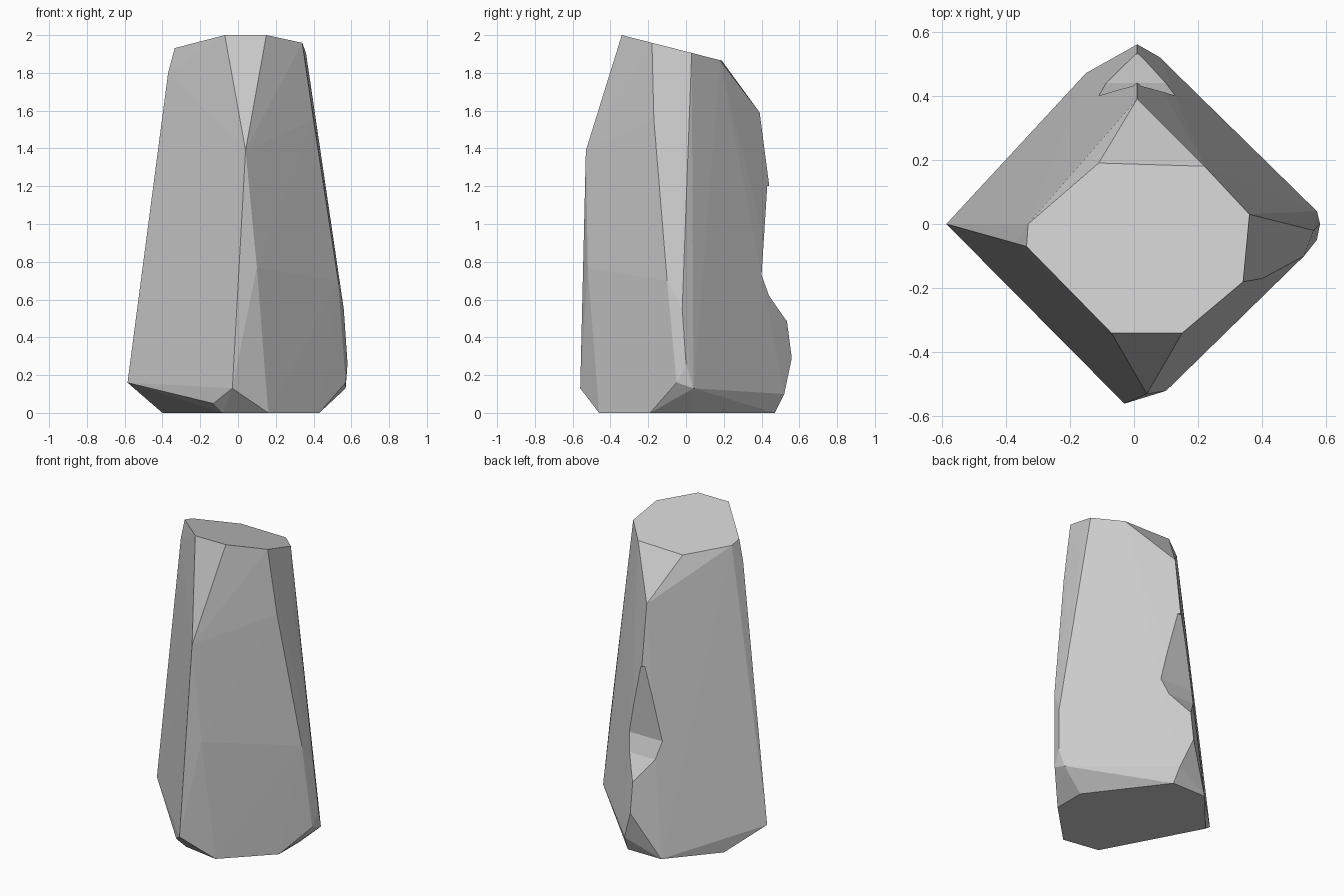
import bpy
import bmesh

if "Cube" in bpy.data.objects:
    bpy.data.objects.remove(bpy.data.objects["Cube"], do_unlink=True)

stone = bpy.data.materials.new("stone grey")
stone.use_nodes = True
grey = (0.6, 0.6, 0.6, 1.0)
stone.diffuse_color = grey
stone.node_tree.nodes["Principled BSDF"].inputs["Base Color"].default_value = grey


def hull_object(name, points):
    """Wrap a faceted convex block around a few corner points."""
    bm = bmesh.new()
    for point in points:
        bm.verts.new(point)
    result = bmesh.ops.convex_hull(bm, input=bm.verts[:])
    loose = [v for v in bm.verts if not v.link_faces]
    bmesh.ops.delete(bm, geom=loose, context="VERTS")
    bmesh.ops.recalc_face_normals(bm, faces=bm.faces[:])
    mesh = bpy.data.meshes.new(name)
    bm.to_mesh(mesh)
    bm.free()
    mesh.materials.append(stone)
    block = bpy.data.objects.new(name, mesh)
    bpy.context.collection.objects.link(block)
    return block


def slope(y):
    """Height of the tilted top face, which falls towards the back."""
    return 2.0 - 0.255 * (y + 0.34)


# Tilted eight-sided top
top_outline = [(-0.33, 0), (-0.11, 0.19), (0.22, 0.18), (0.36, 0.03),
               (0.34, -0.18), (0.15, -0.34), (-0.07, -0.34), (-0.335, -0.07)]
top_face = [(x, y, slope(y)) for x, y in top_outline]

# Flat underside
base_outline = [(0.16, -0.46), (0.43, -0.19), (0.43, 0.02), (0.09, 0.47),
                (-0.15, 0.47), (-0.4, 0.18), (-0.08, -0.42)]
base_face = [(x, y, 0) for x, y in base_outline]

# Corner edges of the shaft
front_edge = [(-0.03, -0.56, 0.13), (0.1, -0.52, 0.77),
              (0.04, -0.53, 1.39), (-0.13, -0.45, 0.05)]
east_edge = [(0.57, -0.05, 0.16), (0.53, -0.1, 0.7), (0.4, -0.17, 1.55),
             (0.57, 0.04, 0.13), (0.58, 0, 0.26), (0.56, -0.02, 0.55),
             (0.4, -0.02, 1.63)]
back_edge = [(0.08, 0.52, 0.1), (0.01, 0.56, 0.29), (0.01, 0.53, 0.49),
             (0.01, 0.43, 1.18), (0.01, 0.39, 1.59)]
west_edge = [(-0.585, 0, 0.16), (-0.5, 0, 0.75), (-0.37, -0.06, 1.8)]

pillar = hull_object("rock_pillar", top_face + base_face + front_edge
                     + east_edge + back_edge + west_edge)

# Chipped ledge on the back edge
chip_profile = [(0.53, 0.49), (0.44, 0.62), (0.4, 0.73), (0.43, 1.2),
                (0.8, 1.2), (0.8, 0.49)]
chip = hull_object("chip_cutter", [(x, y, z) for x in (-0.5, 0.5)
                                   for y, z in chip_profile])
chip.hide_render = True
chip.hide_viewport = True

cut = pillar.modifiers.new("chip", "BOOLEAN")
cut.operation = "DIFFERENCE"
cut.solver = "EXACT"
cut.object = chip
bpy.context.view_layer.objects.active = pillar
bpy.ops.object.modifier_apply(modifier=cut.name)
bpy.data.objects.remove(chip, do_unlink=True)
